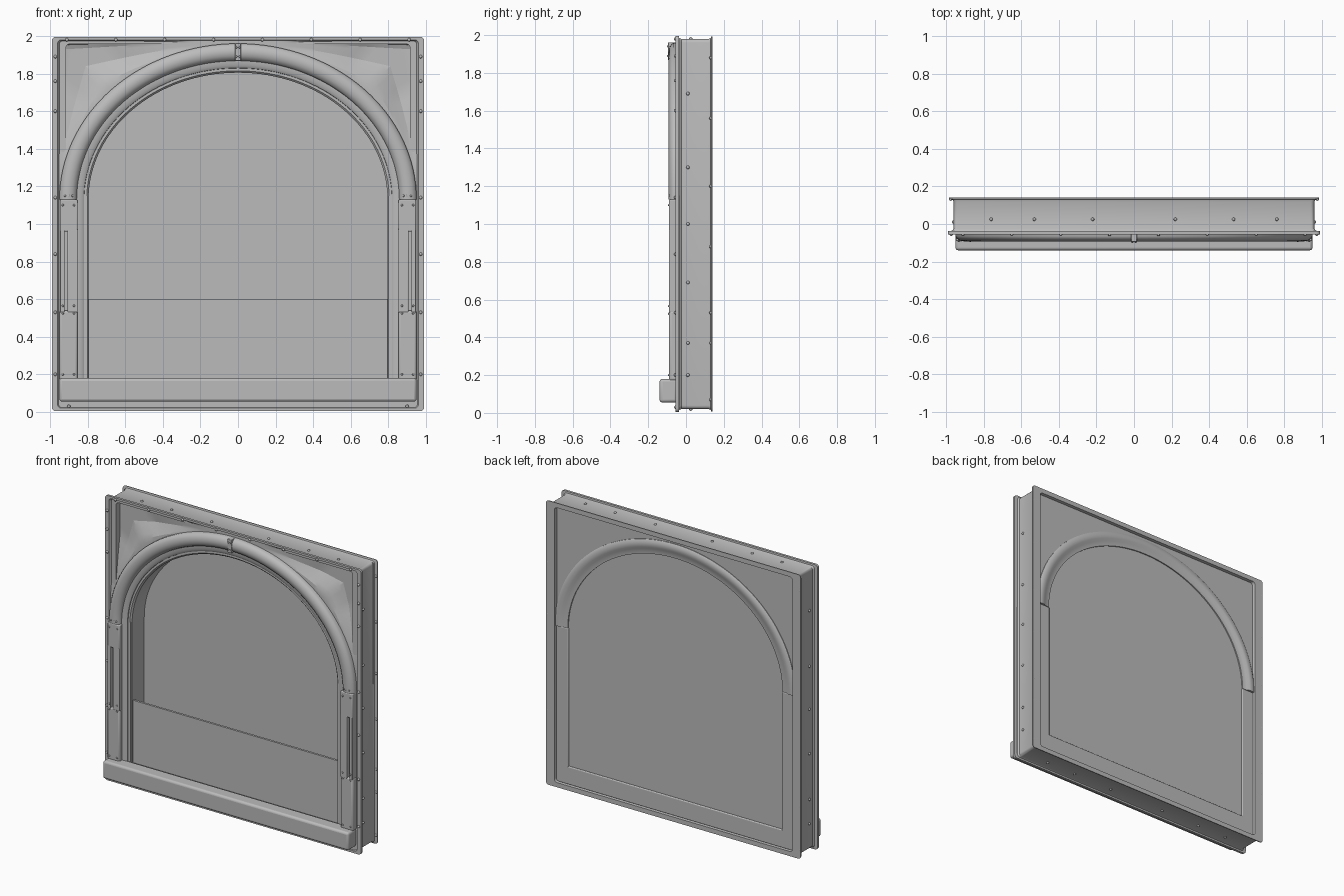
import bpy, bmesh, math
from mathutils import Matrix, Vector

if "Cube" in bpy.data.objects:
    bpy.data.objects.remove(bpy.data.objects["Cube"], do_unlink=True)

GREY = (0.5, 0.5, 0.5, 1)
metal = bpy.data.materials.new("grey metal")
metal.use_nodes = True
metal.diffuse_color = GREY
metal.node_tree.nodes["Principled BSDF"].inputs["Base Color"].default_value = GREY

HALF, SPRING, TOP = 0.95, 1.13, 1.96    # outer outline of the arch


def finish(name, bm, angle=35, bevel=0):
    bmesh.ops.recalc_face_normals(bm, faces=bm.faces)
    mesh = bpy.data.meshes.new(name)
    bm.to_mesh(mesh)
    bm.free()
    mesh.materials.append(metal)
    ob = bpy.data.objects.new(name, mesh)
    bpy.context.collection.objects.link(ob)
    if bevel:
        mod = ob.modifiers.new("soft edges", "BEVEL")
        mod.width, mod.segments = bevel, 3
    bpy.ops.object.select_all(action="DESELECT")
    ob.select_set(True)
    bpy.context.view_layer.objects.active = ob
    bpy.ops.object.shade_smooth_by_angle(angle=math.radians(angle))
    return ob


def box(name, x, y, z, bevel=0):
    bm = bmesh.new()
    size = Vector((x[1] - x[0], y[1] - y[0], z[1] - z[0]))
    mid = Vector((sum(x), sum(y), sum(z))) / 2
    bmesh.ops.create_cube(bm, size=1, matrix=Matrix.Translation(mid) @ Matrix.Diagonal((*size, 1)))
    return finish(name, bm, bevel=bevel)


def pair(name, x, y, z, bevel=0):
    box("left_" + name, x, y, z, bevel)
    box("right_" + name, (-x[1], -x[0]), y, z, bevel)


def arch_line(inset, foot=None, steps=64):
    """Points (x, z) along the arch, with straight legs if a foot is given."""
    a, b = HALF - inset, TOP - SPRING - inset
    pts = [(a * math.cos(math.pi * i / steps), SPRING + b * math.sin(math.pi * i / steps))
           for i in range(steps + 1)]
    return pts if foot is None else [(a, foot)] + pts + [(-a, foot)]


def frame_line(inset):
    """Rounded rectangle (x, z); the top and bottom insets are half as deep."""
    hx, hz, r = 0.99 - inset, 0.995 - inset / 2, 0.02
    pts = []
    for q, (sx, sz) in enumerate([(1, 1), (-1, 1), (-1, -1), (1, -1)]):
        for k in range(5):
            t = math.pi / 2 * (q + k / 4)
            pts.append((sx * (hx - r) + r * math.cos(t), 1 + sz * (hz - r) + r * math.sin(t)))
    return pts


def sweep(name, profile, line, ring=False, closed=True, **kw):
    """Carry a profile of (inset, y) points along a line."""
    bm = bmesh.new()
    rows = [[bm.verts.new((x, y, z)) for x, z in line(o, **kw)] for o, y in profile]
    n, m = len(rows), len(rows[0])
    for i in range(n if closed else n - 1):
        a, b = rows[i], rows[(i + 1) % n]
        for j in range(m if ring else m - 1):
            k = (j + 1) % m
            bm.faces.new((a[j], a[k], b[k], b[j]))
    if closed and not ring:
        bm.faces.new([r[0] for r in rows])
        bm.faces.new([r[-1] for r in rows])
    return finish(name, bm)


def spandrel(name, y, depth, side):
    """Corner panel between arch and frame, hollowed by the given depth."""
    bm = bmesh.new()
    cx, cz = 0.965, TOP + 0.015 - SPRING
    corner = math.atan2(cz, cx)
    angles = [corner * i / 20 for i in range(20)]
    angles += [corner + (math.pi / 2 - corner) * i / 24 for i in range(25)]
    rows = []
    for t in angles:
        c, s = math.cos(t), math.sin(t)
        inner = 1 / math.hypot(c / (HALF - 0.02), s / (TOP - SPRING - 0.02))
        outer = min(cx / max(c, 1e-6), cz / max(s, 1e-6))
        deep = depth * min(1, max(0, (outer - inner - 0.06) / 0.2))
        row = []
        for k in range(13):
            v = k / 12
            r = inner + (outer - inner) * v
            hollow = deep * min(1, max(0, (v - 0.15) / 0.35), (1 - v) / 0.1)
            row.append(bm.verts.new((side * r * c, y + hollow, SPRING + r * s)))
        rows.append(row)
    for a, b in zip(rows, rows[1:]):
        for k in range(12):
            bm.faces.new((a[k], a[k + 1], b[k + 1], b[k]))
    return finish(name, bm, 20)


def plate(name, inset, foot, y0, y1):
    """Solid arched sheet."""
    bm = bmesh.new()
    face = bm.faces.new([bm.verts.new((x, y0, z)) for x, z in arch_line(inset, foot)])
    geo = bmesh.ops.extrude_face_region(bm, geom=[face])["geom"]
    bmesh.ops.translate(bm, vec=(0, y1 - y0, 0), verts=[g for g in geo if isinstance(g, bmesh.types.BMVert)])
    return finish(name, bm)


def studs(name, points, radius):
    bm = bmesh.new()
    for p in points:
        bmesh.ops.create_uvsphere(bm, u_segments=10, v_segments=6, radius=radius,
                                  matrix=Matrix.Translation(p))
    return finish(name, bm, 60)


# Outer channel frame with front and back flanges
sweep("outer_frame", [(0, -0.055), (0, -0.038), (0.022, -0.036), (0.03, -0.025), (0.03, 0.118),
                      (0.024, 0.13), (0.005, 0.134), (0.005, 0.14), (0.07, 0.14), (0.075, 0.11),
                      (0.075, -0.04), (0.04, -0.04), (0.03, -0.055)], frame_line, ring=True)

# Rounded arch moulding, stepped reveal and glazing
sweep("arch_moulding", [(0, -0.035), (0, -0.065), (0.008, -0.078), (0.024, -0.088), (0.045, -0.092),
                        (0.066, -0.088), (0.085, -0.076), (0.092, -0.06), (0.092, -0.035)], arch_line)
sweep("reveal_step", [(0.085, -0.03), (0.085, -0.06), (0.115, -0.06), (0.13, -0.05),
                      (0.135, -0.03)], arch_line, foot=0.1)
sweep("reveal_lining", [(0.13, -0.045), (0.145, -0.045), (0.155, -0.035), (0.155, 0.105),
                        (0.13, 0.105)], arch_line, foot=0.1)
plate("window_pane", 0.12, 0.16, 0.1, 0.112)
box("lower_panel", (-0.8, 0.8), (-0.025, -0.01), (0.1, 0.6))

# Corner panels, hollowed at the front and flat at the back
for side, label in ((1, "left"), (-1, "right")):
    spandrel(label + "_corner_panel", -0.045, 0.05, side)
    spandrel(label + "_back_corner_panel", 0.118, 0, side)
sweep("back_arch_rim", [(0.02, 0.1), (0.02, 0.122), (0.035, 0.132), (0.07, 0.132), (0.085, 0.122),
                        (0.12, 0.12), (0.12, 0.1)], arch_line)
pair("back_side_strip", (0.825, 0.925), (0.1, 0.122), (0.05, SPRING), 0.006)
pair("side_backing", (0.8, 0.97), (-0.045, -0.035), (0.04, 1.15))
box("back_bottom_strip", (-0.93, 0.93), (0.1, 0.122), (0.04, 0.165), 0.006)

# Side posts with a grip slot in the middle part
pair("lower_post", (0.853, 0.95), (-0.09, -0.04), (0.17, 0.54), 0.012)
pair("upper_post", (0.853, 0.947), (-0.09, -0.04), (0.96, 1.13), 0.006)
pair("post_inner_bar", (0.853, 0.907), (-0.09, -0.04), (0.53, 0.97), 0.004)
pair("post_outer_bar", (0.922, 0.947), (-0.09, -0.04), (0.53, 0.97), 0.004)
pair("grip_slot_floor", (0.9, 0.93), (-0.055, -0.04), (0.53, 0.97))

# Sill, bottom rail and keystone strip
box("sill", (-0.95, 0.95), (-0.14, -0.045), (0.055, 0.18), 0.015)
box("bottom_rail", (-0.96, 0.96), (-0.047, -0.035), (0.02, 0.17))
box("keystone_strip", (-0.016, 0.016), (-0.095, -0.05), (1.868, 1.962), 0.004)

# Rivets and screws
both = (-1, 1)
rivets = [(s * 0.972, -0.055, z) for s in both for z in (0.2, 0.53, 0.84, 1.14, 1.6, 1.76, 1.89)]
rivets += [(s * x, -0.055, 1.98) for s in both for x in (0.13, 0.39, 0.65, 0.91)]
rivets += [(s * 0.9, -0.055, 0.03) for s in both]
rivets += [(s * 0.96, 0.01, z) for s in both for z in (0.2, 0.37, 0.69, 1.0, 1.3, 1.69)]
rivets += [(s * 0.975, 0.132, z) for s in both for z in (0.07, 0.37, 0.53, 0.88, 1.2, 1.56, 1.88)]
rivets += [(s * x, 0.025, z) for s in both for x in (0.22, 0.53, 0.76) for z in (0.02, 1.98)]
studs("frame_rivets", rivets, 0.009)
screws = [(s * x, -0.09, z) for s in both for x in (0.872, 0.932) for z in (0.2, 0.525, 0.565, 1.1)]
screws += [(s * x, -0.087, 1.15) for s in both for x in (0.88, 0.9, 0.92)]
screws += [(x, -0.095, z) for x in (-0.009, 0.009) for z in (1.89, 1.94)]
studs("post_screws", screws, 0.006)
